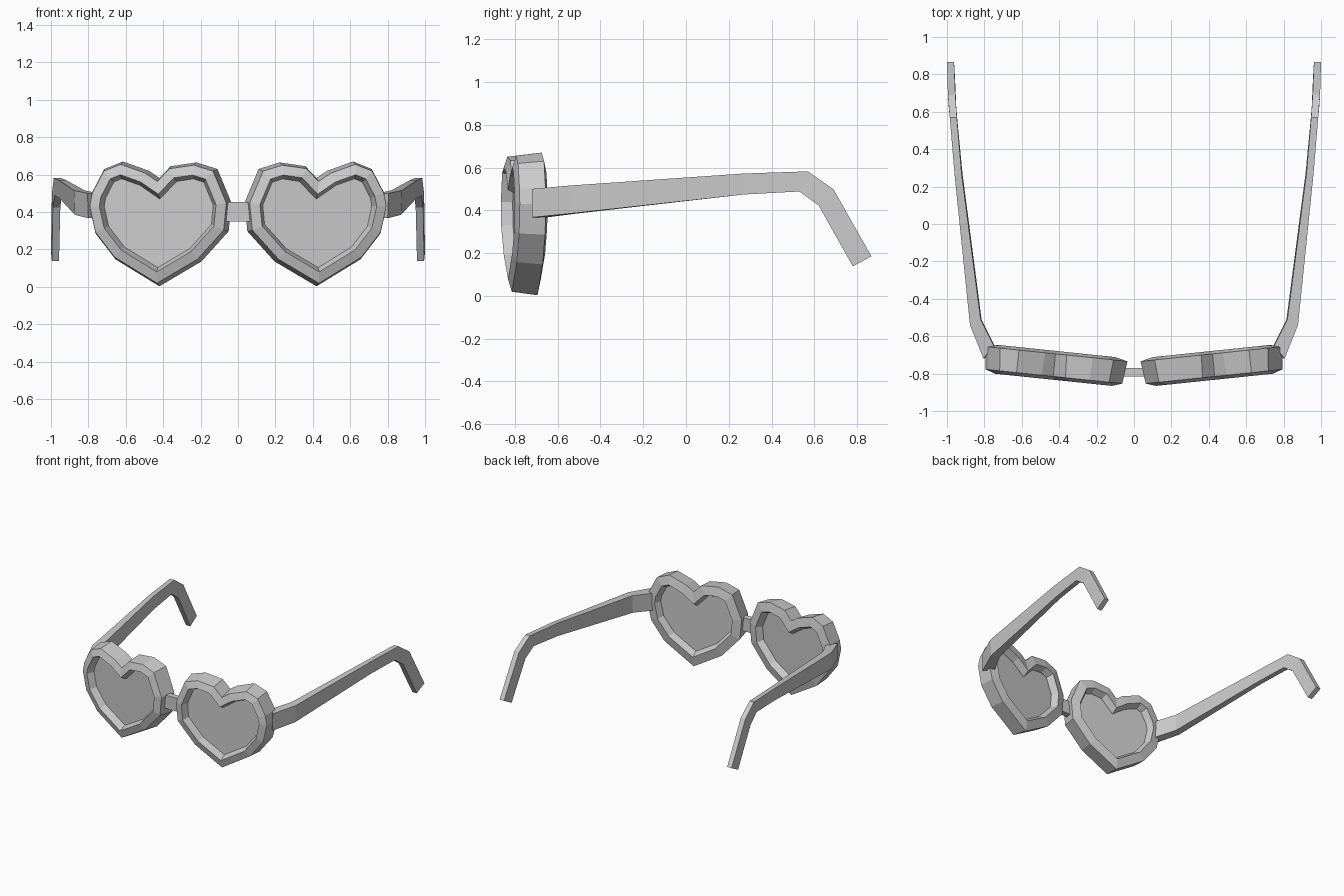
import bpy
import bmesh
from mathutils import Vector

cube = bpy.data.objects.get("Cube")
if cube:
    bpy.data.objects.remove(cube)

grey = bpy.data.materials.new("plain_grey")
grey.use_nodes = True
COLOUR = (0.6, 0.6, 0.6, 1)
grey.diffuse_color = COLOUR
grey.node_tree.nodes["Principled BSDF"].inputs["Base Color"].default_value = COLOUR

# Heart outline of one rim, counter-clockwise in x and z
HEART = [Vector(p) for p in (
    (.78, .505), (.715, .63), (.615, .67), (.475, .62), (.42, .582),
    (.36, .645), (.222, .665), (.11, .63), (.035, .45), (.05, .297),
    (.195, .136), (.42, .003), (.655, .147), (.762, .286), (.794, .43))]


def inset(points, amount):
    """Shrink an outline evenly with mitred corners."""
    result = []
    for i, p in enumerate(points):
        a = (p - points[i - 1]).normalized()
        b = (points[(i + 1) % len(points)] - p).normalized()
        na, nb = Vector((-a.y, a.x)), Vector((-b.y, b.x))
        result.append(p + (na + nb) * amount / (1 + na.dot(nb)))
    return result


def heart_loop(amount, depth):
    """Heart outline placed on the slightly turned plane of the rim."""
    return [(p.x + .11 * (.12 - depth), -.853 + .104 * (p.x - .05) + depth, p.y)
            for p in inset(HEART, amount)]


def build(name, loops, closed=False, mirrored=True):
    """Skin a series of loops; cap the ends, or join last to first."""
    bm = bmesh.new()
    rings = [[bm.verts.new(co) for co in loop] for loop in loops]
    n = len(rings[0])
    pairs = list(zip(rings, rings[1:]))
    if closed:
        pairs.append((rings[-1], rings[0]))
    else:
        bm.faces.new(rings[0])
        bm.faces.new(rings[-1])
    for r, s in pairs:
        for i in range(n):
            j = (i + 1) % n
            bm.faces.new((r[i], r[j], s[j], s[i]))
    bmesh.ops.recalc_face_normals(bm, faces=bm.faces)
    mesh = bpy.data.meshes.new(name)
    bm.to_mesh(mesh)
    bm.free()
    mesh.materials.append(grey)
    obj = bpy.data.objects.new(name, mesh)
    bpy.context.collection.objects.link(obj)
    if mirrored:
        mod = obj.modifiers.new("Mirror", 'MIRROR')
        mod.use_mirror_merge = False
    return obj


# Rims: inner bevel, front ridge, drafted outer wall, back ridge
build("heart_rims", [heart_loop(*s) for s in (
    (.088, .04), (.066, -.018), (.014, 0), (0, .12), (.066, .136), (.088, .09))],
    closed=True)

# Lenses set into the rims
build("lenses", [heart_loop(.086, .035), heart_loop(.086, .085)])

# Nose bridge
build("bridge", [[(x, y, z) for y, z in (
    (-.815, .35), (-.77, .35), (-.77, .453), (-.815, .453))]
    for x in (-.08, .08)], mirrored=False)

# Temples: inner x, y, outer x, y, then y shift and z of bottom and top edges
STATIONS = (
    ((.745, -.65), (.8, -.72), 0, .367, 0, .5),
    ((.815, -.51), (.872, -.54), 0, .385, 0, .516),
    ((.917, .27), (.955, .27), 0, .474, 0, .572),
    ((.942, .55), (.98, .55), -.02, .488, .02, .582),
    ((.95, .655), (.99, .655), -.035, .423, .035, .498),
    ((.957, .823), (.995, .823), -.043, .138, .044, .185))
temple_loops = []
for inner, outer, low_y, low_z, top_y, top_z in STATIONS:
    temple_loops.append([
        (inner[0], inner[1] + low_y, low_z), (outer[0], outer[1] + low_y, low_z),
        (outer[0] + .005, outer[1] + top_y, top_z),
        (inner[0] + .005, inner[1] + top_y, top_z)])
build("temples", temple_loops)
